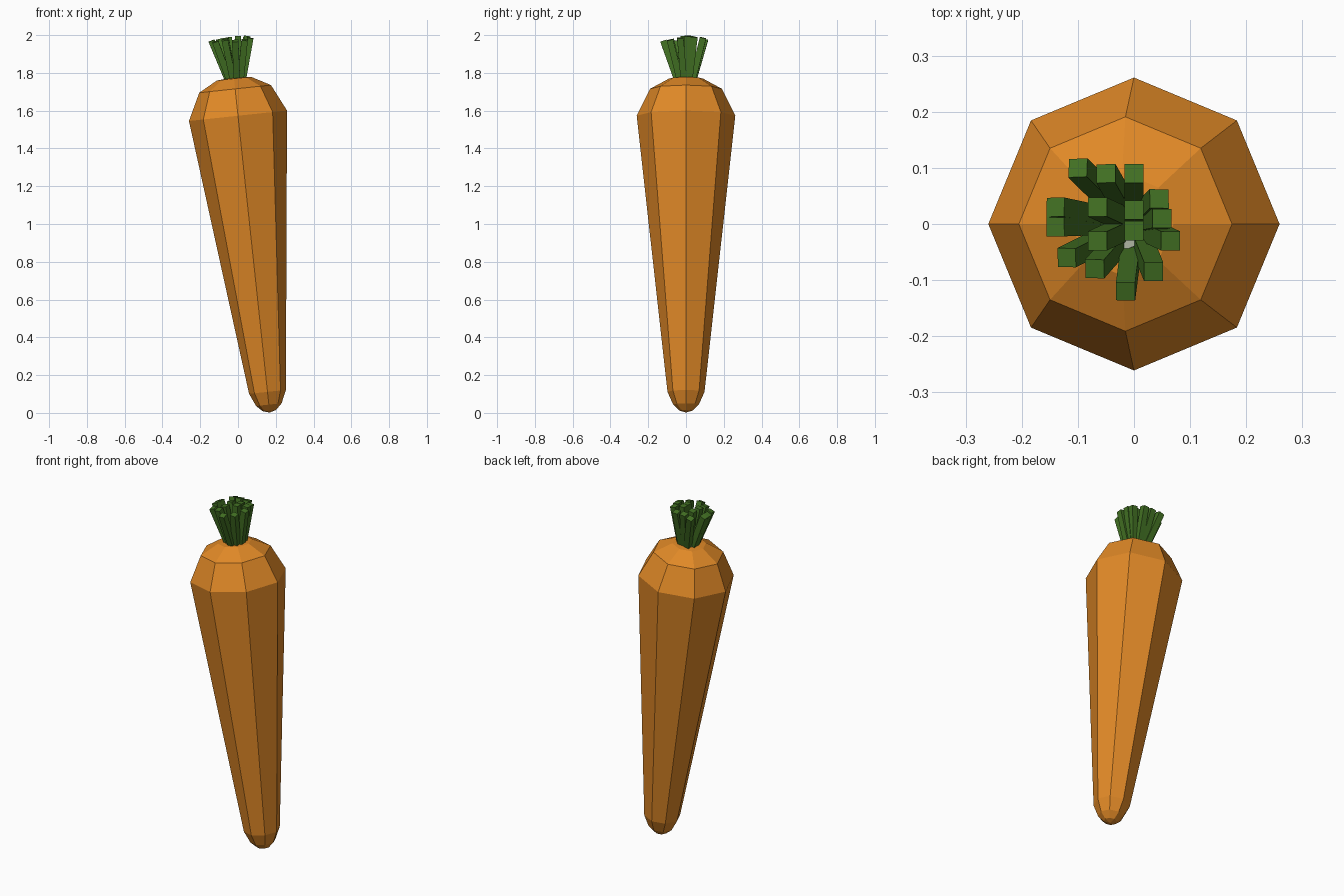
import bpy, bmesh, math
from mathutils import Vector, Matrix

if "Cube" in bpy.data.objects:
    bpy.data.objects.remove(bpy.data.objects["Cube"])


def material(name, rgb):
    m = bpy.data.materials.new(name)
    m.diffuse_color = (*rgb, 1)
    m.use_nodes = True
    m.node_tree.nodes["Principled BSDF"].inputs["Base Color"].default_value = m.diffuse_color
    return m


orange = material("carrot orange", (0.75, 0.25, 0.02))
green = material("stalk green", (0.055, 0.165, 0.017))
pale = material("pale collar grey", (0.42, 0.45, 0.36))


def finish(name, bm, mat):
    bmesh.ops.recalc_face_normals(bm, faces=bm.faces)
    me = bpy.data.meshes.new(name)
    bm.to_mesh(me)
    bm.free()
    me.materials.append(mat)
    ob = bpy.data.objects.new(name, me)
    bpy.context.scene.collection.objects.link(ob)
    return ob


# The whole root leans 6 degrees to the left about its tip
TILT = Matrix.Translation((0.168, 0, 0)) @ Matrix.Rotation(-math.radians(6.1), 4, 'Y')


def lathe(name, profile, sides, mat):
    """Revolve (radius, height) points; radius 0 becomes a pole."""
    bm = bmesh.new()
    rings = []
    for r, h in profile:
        n = sides if r else 1
        rings.append([bm.verts.new(TILT @ Vector((r * math.cos(2 * math.pi * i / sides),
                                                  r * math.sin(2 * math.pi * i / sides), h)))
                      for i in range(n)])
    for a, b in zip(rings, rings[1:]):
        for i in range(sides):
            j = (i + 1) % sides
            loop = [a[i % len(a)], a[j % len(a)], b[j % len(b)], b[i % len(b)]]
            bm.faces.new(list(dict.fromkeys(loop)))
    return finish(name, bm, mat)


# Eight-sided root with rounded shoulder and tip
lathe("carrot_root", [(0, 0.002), (0.035, 0.012), (0.068, 0.044), (0.098, 0.112),
                      (0.261, 1.582), (0.191, 1.725), (0.092, 1.779), (0, 1.787)], 8, orange)

# Small collar among the stalk bases
lathe("stalk_collar", [(0, 1.76), (0.05, 1.76), (0.05, 1.815), (0, 1.815)], 8, pale)

# Square stalks fanning out from the crown: tip x, y, z
tips = [(-0.10, 0.10, 1.975), (-0.05, 0.09, 1.985), (0.0, 0.09, 1.985), (0.045, 0.045, 1.99),
        (0.05, 0.01, 1.995), (0.065, -0.03, 1.985), (0.035, -0.085, 1.975), (-0.015, -0.12, 1.97),
        (-0.07, -0.08, 1.975), (-0.12, -0.06, 1.965), (-0.14, -0.005, 1.97), (-0.14, 0.03, 1.97),
        (-0.065, 0.03, 1.985), (0.0, 0.025, 1.995), (-0.065, -0.03, 1.98), (0.0, -0.012, 1.995)]
bm = bmesh.new()
for x, y, z in tips:
    tip = Vector((x, y, z))
    base = Vector((-0.013 + 0.38 * (x + 0.035), 0.38 * y, 1.762))
    d = tip - base
    rot = Vector((0, 0, 1)).rotation_difference(d).to_matrix().to_4x4()
    bmesh.ops.create_cube(bm, size=1, matrix=Matrix.Translation((base + tip) / 2) @ rot
                          @ Matrix.Diagonal((0.034, 0.034, d.length, 1)))
finish("green_stalks", bm, green)
